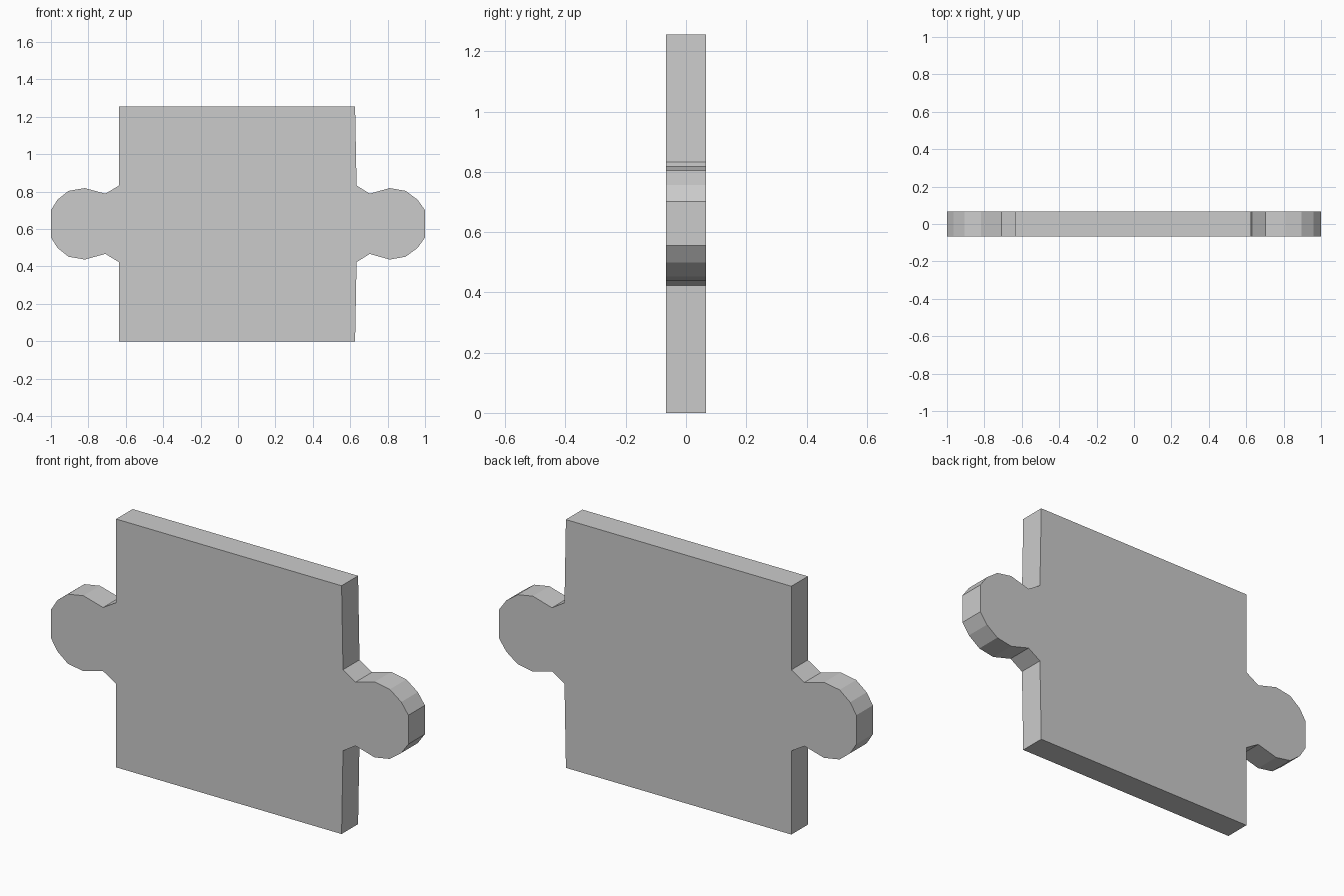
import bpy, bmesh

if "Cube" in bpy.data.objects:
    bpy.data.objects.remove(bpy.data.objects["Cube"])

HALF_THICK = 0.066
MID = 0.628

# Half outlines: x and height above the middle line, from top corner to tab end
right = [(0.626, 0.628), (0.634, 0.205), (0.704, 0.161), (0.811, 0.191),
         (0.896, 0.176), (0.960, 0.129), (1.0, 0.073)]
left = [(-0.636, 0.628), (-0.636, 0.205), (-0.709, 0.161), (-0.819, 0.191),
        (-0.906, 0.176), (-0.965, 0.129), (-1.0, 0.073)]


def full_side(half):
    """Mirror a half outline about the middle line, top to bottom."""
    return ([(x, MID + h) for x, h in half]
            + [(x, MID - h) for x, h in reversed(half)])


def extruded_plate(name, outline):
    bm = bmesh.new()
    verts = [bm.verts.new((x, -HALF_THICK, z)) for x, z in outline]
    face = bm.faces.new(verts)
    ext = bmesh.ops.extrude_face_region(bm, geom=[face], use_keep_orig=True)
    moved = [g for g in ext["geom"] if isinstance(g, bmesh.types.BMVert)]
    bmesh.ops.translate(bm, verts=moved, vec=(0, 2 * HALF_THICK, 0))
    bmesh.ops.recalc_face_normals(bm, faces=bm.faces[:])
    mesh = bpy.data.meshes.new(name)
    bm.to_mesh(mesh)
    bm.free()
    obj = bpy.data.objects.new(name, mesh)
    bpy.context.collection.objects.link(obj)
    return obj


# Flat puzzle piece: square body with a rounded tab on each side
extruded_plate("puzzle_piece", full_side(right) + full_side(left)[::-1])
